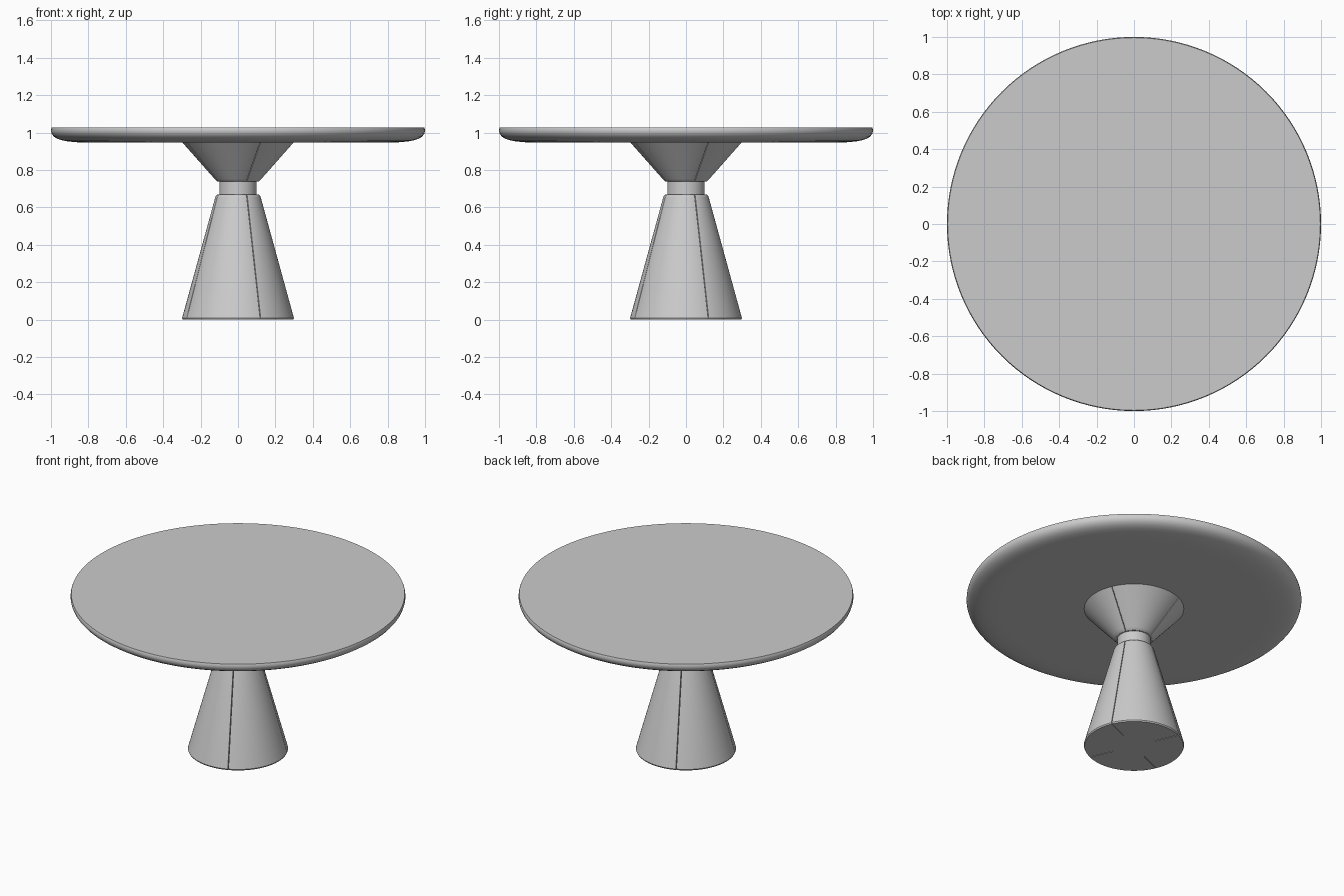
import bpy, bmesh
from math import sin, cos, pi, radians, asin

if "Cube" in bpy.data.objects:
    bpy.data.objects.remove(bpy.data.objects["Cube"])

SEAM = radians(23.6)   # angle of the first of four seams
GAP = 0.002            # half width of a seam


def loft(name, rings):
    """Skin a stack of closed outlines and cap both ends."""
    bm = bmesh.new()
    loops = [[bm.verts.new(p) for p in ring] for ring in rings]
    n = len(loops[0])
    for a, b in zip(loops, loops[1:]):
        for i in range(n):
            j = (i + 1) % n
            bm.faces.new((a[i], a[j], b[j], b[i]))
    bm.faces.new(loops[0][::-1])
    bm.faces.new(loops[-1])
    bmesh.ops.recalc_face_normals(bm, faces=bm.faces)
    mesh = bpy.data.meshes.new(name)
    bm.to_mesh(mesh)
    bm.free()
    obj = bpy.data.objects.new(name, mesh)
    bpy.context.collection.objects.link(obj)
    bpy.ops.object.select_all(action='DESELECT')
    obj.select_set(True)
    bpy.context.view_layer.objects.active = obj
    bpy.ops.object.shade_smooth_by_angle(angle=radians(30))
    return obj


def circle(r, z, n=128):
    return [(r * cos(2 * pi * i / n), r * sin(2 * pi * i / n), z) for i in range(n)]


def slotted(r_out, r_in, z, steps=24):
    """Circle with four narrow radial slots running in to r_in."""
    pts = []
    for q in range(4):
        start = SEAM + q * pi / 2
        a_in, a_out = asin(GAP / r_in), asin(GAP / r_out)
        polar = [(r_in, start + a_in)]
        span = pi / 2 - 2 * a_out
        polar += [(r_out, start + a_out + span * i / steps) for i in range(steps + 1)]
        polar += [(r_in, start + pi / 2 - a_in)]
        pts += [(r * cos(a), r * sin(a), z) for r, a in polar]
    return pts


# Lower and upper pedestal cones, each split by four seams
loft("lower_cone", [slotted(r, r * 0.47, z) for r, z in
     [(0.295, 0), (0.299, 0.008), (0.122, 0.652), (0.118, 0.662), (0.108, 0.67)]])
loft("upper_cone", [slotted(r, r * 0.47, z) for r, z in
     [(0.108, 0.737), (0.117, 0.743), (0.125, 0.752), (0.30, 0.95)]])

# Neck joining the cones
loft("neck", [circle(0.1, 0.66), circle(0.1, 0.745)])

# Round top with a softly curved underside
loft("table_top", [circle(r, z) for r, z in
     [(0.80, 0.947), (0.86, 0.948), (0.905, 0.952), (0.94, 0.958), (0.967, 0.967),
      (0.985, 0.979), (0.996, 0.993), (1.0, 1.007), (0.999, 1.018), (0.996, 1.027)]])
